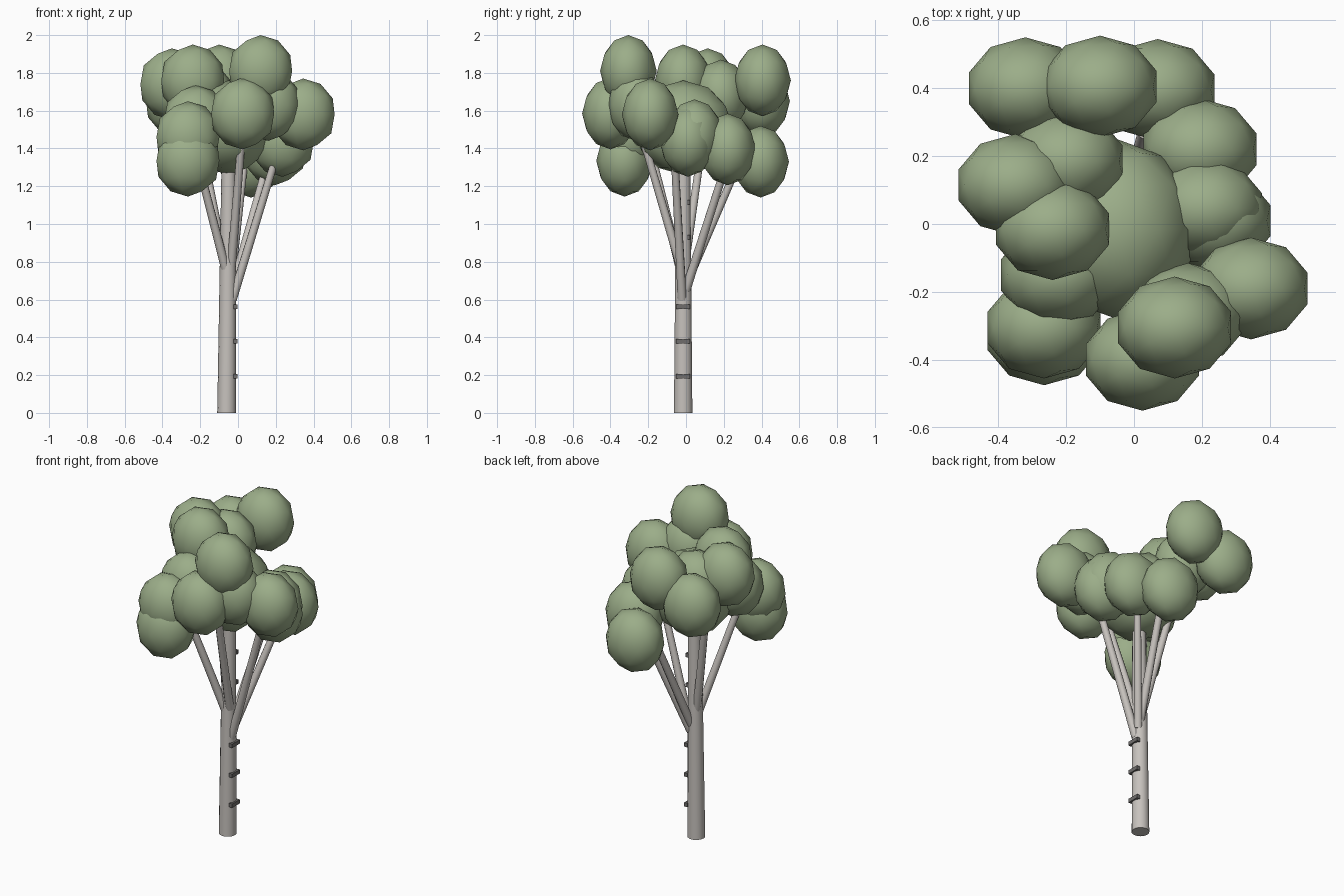
import bpy
import math
from mathutils import Vector

cube = bpy.data.objects.get("Cube")
if cube:
    bpy.data.objects.remove(cube, do_unlink=True)


def material(name, rgb):
    mat = bpy.data.materials.new(name)
    mat.use_nodes = True
    mat.diffuse_color = (*rgb, 1)
    mat.node_tree.nodes["Principled BSDF"].inputs["Base Color"].default_value = (*rgb, 1)
    return mat


leaf_green = material("leaf_green", (0.33, 0.42, 0.25))
pale_bark = material("pale_bark", (0.57, 0.54, 0.51))
dark_bark = material("dark_bark", (0.16, 0.155, 0.15))


def finish(name, mat):
    obj = bpy.context.object
    obj.name = name
    obj.data.materials.append(mat)
    return obj


def limb(name, start, end, r_start, r_end, sides):
    """Tapered round limb between two points."""
    a, b = Vector(start), Vector(end)
    axis = b - a
    bpy.ops.mesh.primitive_cone_add(vertices=sides, radius1=r_start, radius2=r_end,
                                    depth=axis.length, location=(a + b) / 2)
    obj = finish(name, pale_bark)
    obj.rotation_euler = axis.to_track_quat("Z", "Y").to_euler()
    bpy.ops.object.shade_smooth_by_angle(angle=math.radians(50))


def leaf_clump(name, centre, size):
    bpy.ops.mesh.primitive_ico_sphere_add(subdivisions=2, radius=1, location=centre)
    obj = finish(name, leaf_green)
    obj.scale = size
    bpy.ops.object.shade_smooth()


# Trunk, leaning very slightly
limb("trunk", (-0.06, -0.015, 0), (-0.048, -0.015, 1.45), 0.05, 0.037, 14)

# Branches fanning out of the trunk
branches = [
    ((-0.065, -0.03, 0.76), (-0.23, -0.19, 1.4)),
    ((-0.035, -0.03, 0.78), (0.02, -0.23, 1.46)),
    ((-0.03, -0.02, 0.6), (0.2, -0.06, 1.35)),
    ((-0.03, 0.0, 0.65), (0.16, 0.22, 1.34)),
    ((-0.04, 0.0, 0.68), (0.03, 0.27, 1.3)),
    ((-0.065, -0.01, 0.76), (-0.2, 0.09, 1.45)),
]
for i, (start, end) in enumerate(branches):
    limb(f"branch_{i + 1}", start, end, 0.024, 0.02, 10)

# Dark bark scars up one side, sinking into the trunk higher up
for i in range(6):
    low = i < 3
    z = 0.195 + 0.184 * i
    loc = (-0.014, -0.015, z) if low else (-0.022, 0.012, z)
    bpy.ops.mesh.primitive_cube_add(size=1, location=loc)
    scar = finish(f"bark_scar_{i + 1}", dark_bark)
    scar.scale = (0.022, 0.074, 0.024) if low else (0.022, 0.016, 0.024)

# Large central clump
leaf_clump("crown_core", (-0.05, -0.015, 1.51), (0.235, 0.265, 0.25))

# Surrounding clumps
clumps = [
    (-0.32, 0.40, 1.65), (-0.10, 0.405, 1.76), (0.07, 0.395, 1.33),
    (0.195, 0.22, 1.395), (0.21, 0.045, 1.47), (0.235, 0.01, 1.44),
    (0.345, -0.19, 1.58), (0.12, -0.305, 1.81), (0.16, -0.265, 1.63),
    (0.025, -0.40, 1.585), (-0.265, -0.305, 1.46), (-0.265, -0.325, 1.335),
    (-0.225, -0.15, 1.545), (-0.24, -0.015, 1.76), (-0.35, 0.115, 1.74),
    (-0.20, 0.185, 1.68),
]
for i, centre in enumerate(clumps):
    leaf_clump(f"leaf_clump_{i + 1}", centre, (0.175, 0.15, 0.19))
